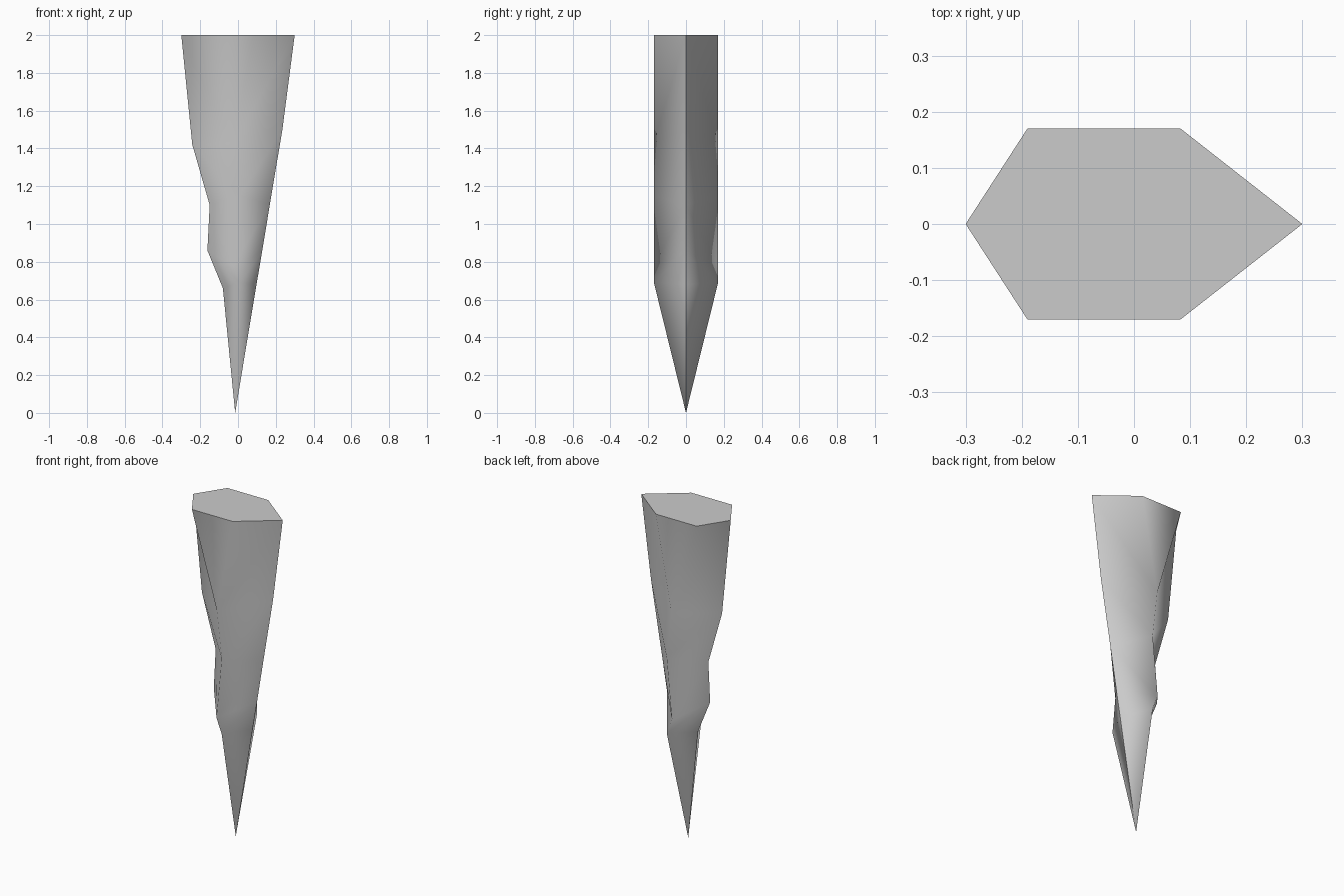
import bpy, bmesh

if "Cube" in bpy.data.objects:
    bpy.data.objects.remove(bpy.data.objects["Cube"], do_unlink=True)

HALF_DEPTH = 0.17
TIP = (-0.015, 0, 0)

# Levels below the rim, each as (x, z): left edge, centre ridge, right edge
LEVELS = [
    ((-0.242, 1.42), (-0.022, 1.43), (0.235, 1.50)),
    ((-0.150, 1.10), (0.010, 1.15), (0.168, 1.10)),
    ((-0.162, 0.86), (-0.025, 0.78), (0.127, 0.85)),
    ((-0.080, 0.66), (0.010, 0.69), (0.098, 0.68)),
]

# Stone grey
grey = bpy.data.materials.new("stone_grey")
grey.use_nodes = True
colour = (0.6, 0.6, 0.6, 1)
grey.diffuse_color = colour
grey.node_tree.nodes["Principled BSDF"].inputs["Base Color"].default_value = colour

bm = bmesh.new()


def vert(x, y, z):
    return bm.verts.new((x, y, z))


# Hexagonal rim: side points are shared, long sides mirrored front to back
rim_left, rim_right = vert(-0.3, 0, 2), vert(0.3, 0, 2)
rim = {s: (vert(-0.19, s * HALF_DEPTH, 2), vert(0.083, s * HALF_DEPTH, 2)) for s in (-1, 1)}
bm.faces.new((rim_left, rim[-1][0], rim[-1][1], rim_right, rim[1][1], rim[1][0]))

# Shared side edges and the tip
tip = vert(*TIP)
lefts = [rim_left] + [vert(l[0], 0, l[1]) for l, _, _ in LEVELS] + [tip]
rights = [rim_right] + [vert(r[0], 0, r[1]) for _, _, r in LEVELS] + [tip]

# Jagged flanks meeting at a ridge, for the front and the back
for s in (-1, 1):
    ridge = [vert(c[0], s * HALF_DEPTH, c[1]) for _, c, _ in LEVELS]
    a, b = rim[s]
    bm.faces.new((a, b, ridge[0]))
    for side, top in ((lefts, a), (rights, b)):
        inner = [top] + ridge + [tip]
        for i in range(len(side) - 1):
            if inner[i + 1] is tip:
                bm.faces.new((side[i], inner[i], tip))
            else:
                bm.faces.new((side[i], inner[i], inner[i + 1]))
                bm.faces.new((side[i], inner[i + 1], side[i + 1]))

bmesh.ops.recalc_face_normals(bm, faces=bm.faces)

# Smooth flanks, crisp rim and side edges
for f in bm.faces:
    f.smooth = True
for e in bm.edges:
    on_side = all(abs(v.co.y) < 1e-5 for v in e.verts)
    on_rim = all(v.co.z > 1.99 for v in e.verts)
    e.smooth = not (on_side or on_rim)

mesh = bpy.data.meshes.new("rock_spike")
bm.to_mesh(mesh)
bm.free()
mesh.materials.append(grey)
spike = bpy.data.objects.new("rock_spike", mesh)
bpy.context.collection.objects.link(spike)
